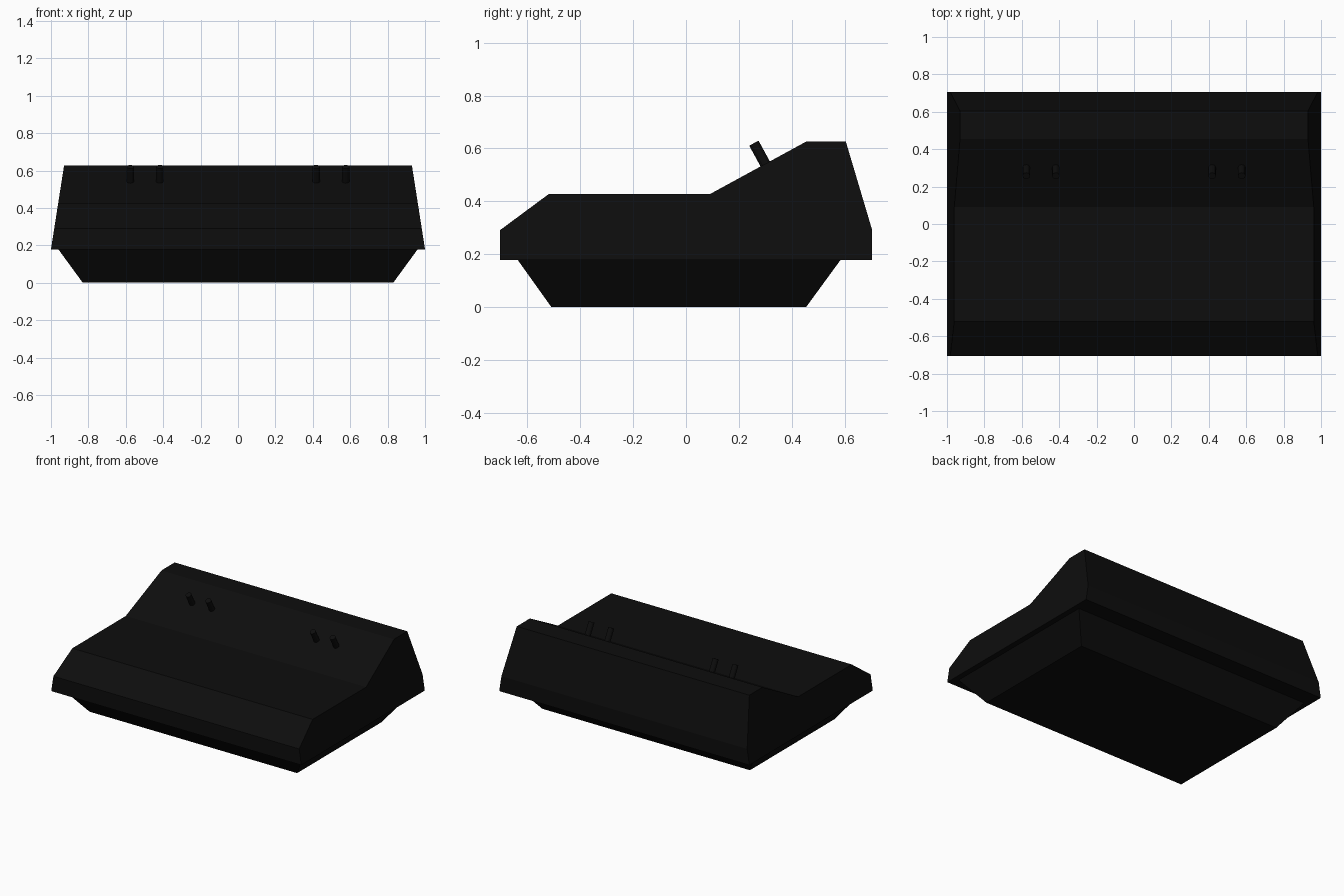
import bpy
import bmesh
from mathutils import Vector

default = bpy.data.objects.get("Cube")
if default:
    bpy.data.objects.remove(default, do_unlink=True)

black = bpy.data.materials.new("matte_black")
black.use_nodes = True
colour = (0.004, 0.004, 0.004, 1)
black.diffuse_color = colour
black.node_tree.nodes["Principled BSDF"].inputs["Base Color"].default_value = colour


def finish(bm, name):
    bmesh.ops.recalc_face_normals(bm, faces=bm.faces)
    mesh = bpy.data.meshes.new(name)
    bm.to_mesh(mesh)
    bm.free()
    mesh.materials.append(black)
    obj = bpy.data.objects.new(name, mesh)
    bpy.context.collection.objects.link(obj)
    return obj


def tapered_profile(name, profile, half_width):
    """Side profile (y, z) spanned across x, with a width that follows height."""
    bm = bmesh.new()
    sides = [[bm.verts.new((s * half_width(z), y, z)) for y, z in profile]
             for s in (-1, 1)]
    for side in sides:
        bm.faces.new(side)
    for i in range(len(profile)):
        a, b = sides[0][i - 1], sides[0][i]
        c, d = sides[1][i], sides[1][i - 1]
        bm.faces.new((a, b, c, d))
    return finish(bm, name)


RIM = 0.178  # height where the housing meets the base

# Console housing with a raised, sloping back
tapered_profile(
    "console_housing",
    [(-0.705, RIM), (-0.705, 0.29), (-0.52, 0.427), (0.09, 0.427),
     (0.455, 0.626), (0.605, 0.626), (0.705, 0.29), (0.705, RIM)],
    lambda z: 1 - 0.07 * (z - RIM) / (0.626 - RIM))

# Base narrowing toward the floor
tapered_profile(
    "base",
    [(-0.51, 0), (-0.637, RIM), (0.585, RIM), (0.455, 0)],
    lambda z: 0.83 + 0.13 * z / RIM)

# Two pairs of pegs standing square to the slope
root, tip = Vector((0, 0.305, 0.532)), Vector((0, 0.257, 0.62))
axis = tip - root
for side, label in ((-1, "right"), (1, "left")):
    for x, place in ((0.418, "inner"), (0.576, "outer")):
        bm = bmesh.new()
        bmesh.ops.create_cone(bm, cap_ends=True, segments=12, radius1=0.02,
                              radius2=0.02, depth=axis.length)
        peg = finish(bm, f"{label}_{place}_peg")
        peg.location = (root + tip) / 2 + Vector((side * x, 0, 0))
        peg.rotation_euler = axis.to_track_quat("Z", "Y").to_euler()
